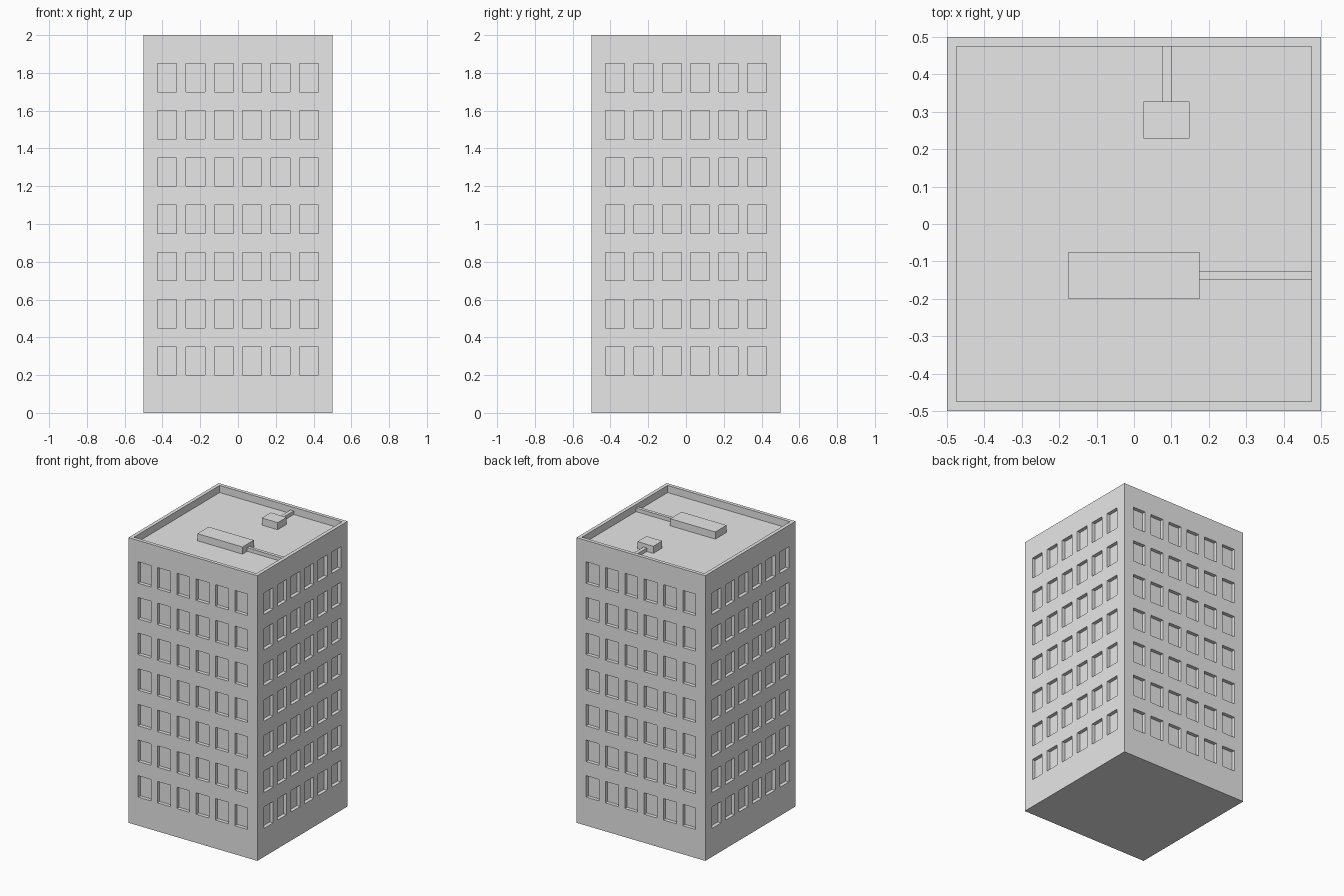
import bpy
import bmesh
from mathutils import Vector

default = bpy.data.objects.get("Cube")
if default:
    bpy.data.objects.remove(default, do_unlink=True)

HEIGHT, HALF = 2.0, 0.5
WALL, RECESS, DECK_Z = 0.025, 0.025, 1.95
COLUMNS = [-0.375 + 0.15 * i for i in range(6)]   # window centres across
ROWS = [0.275 + 0.25 * i for i in range(7)]       # window centres up
WIN_W, WIN_H = 0.10, 0.15

concrete = bpy.data.materials.new("light grey concrete")
concrete.use_nodes = True
concrete.diffuse_color = (0.8, 0.8, 0.8, 1)
concrete.node_tree.nodes["Principled BSDF"].inputs["Base Color"].default_value = (0.8, 0.8, 0.8, 1)


def add_object(name, bm):
    mesh = bpy.data.meshes.new(name)
    bm.to_mesh(mesh)
    bm.free()
    mesh.materials.append(concrete)
    obj = bpy.data.objects.new(name, mesh)
    bpy.context.collection.objects.link(obj)
    return obj


def make_box(low, high):
    bm = bmesh.new()
    low, high = Vector(low), Vector(high)
    bmesh.ops.create_cube(bm, size=1)
    bmesh.ops.scale(bm, vec=high - low, verts=bm.verts)
    bmesh.ops.translate(bm, vec=(low + high) / 2, verts=bm.verts)
    return bm


def slice_at(bm, axis, value):
    normal = Vector((0, 0, 0))
    normal[axis] = 1
    bmesh.ops.bisect_plane(bm, geom=bm.verts[:] + bm.edges[:] + bm.faces[:],
                           plane_co=normal * value, plane_no=normal)


def near(value, centres):
    return any(abs(value - c) < 0.01 for c in centres)


# Tower block, sliced along the window edges
tower = make_box((-HALF, -HALF, 0), (HALF, HALF, HEIGHT))
for side in (-0.5, 0.5):
    for c in COLUMNS:
        slice_at(tower, 0, c + side * WIN_W)
        slice_at(tower, 1, c + side * WIN_W)
    for r in ROWS:
        slice_at(tower, 2, r + side * WIN_H)
tower.normal_update()


# Recessed windows on all four walls
def is_window(face):
    if abs(face.normal.z) > 0.5:
        return False
    centre = face.calc_center_median()
    across = centre.x if abs(face.normal.y) > 0.5 else centre.y
    return near(across, COLUMNS) and near(centre.z, ROWS)


windows = [f for f in tower.faces if is_window(f)]
bmesh.ops.inset_individual(tower, faces=windows, thickness=0, depth=-RECESS)

# Parapet rim around a sunken roof deck
tower.normal_update()
deck = [f for f in tower.faces
        if f.normal.z > 0.5 and f.calc_center_median().z > HEIGHT - 0.001]
bmesh.ops.inset_region(tower, faces=deck, thickness=WALL, use_even_offset=True)
bmesh.ops.inset_region(tower, faces=deck, thickness=0)
for v in {v for f in deck for v in f.verts}:
    v.co.z = DECK_Z
add_object("tower", tower)

# Rooftop units and the ducts joining them to the parapet
INNER = HALF - WALL
DUCT_TOP = DECK_Z + 0.025
add_object("long_roof_unit", make_box((-0.175, -0.2, DECK_Z), (0.175, -0.075, HEIGHT)))
add_object("long_unit_duct", make_box((0.175, -0.148, DECK_Z), (INNER, -0.125, DUCT_TOP)))
add_object("small_roof_unit", make_box((0.025, 0.228, DECK_Z), (0.148, 0.327, HEIGHT)))
add_object("small_unit_duct", make_box((0.075, 0.327, DECK_Z), (0.1, INNER, DUCT_TOP)))
